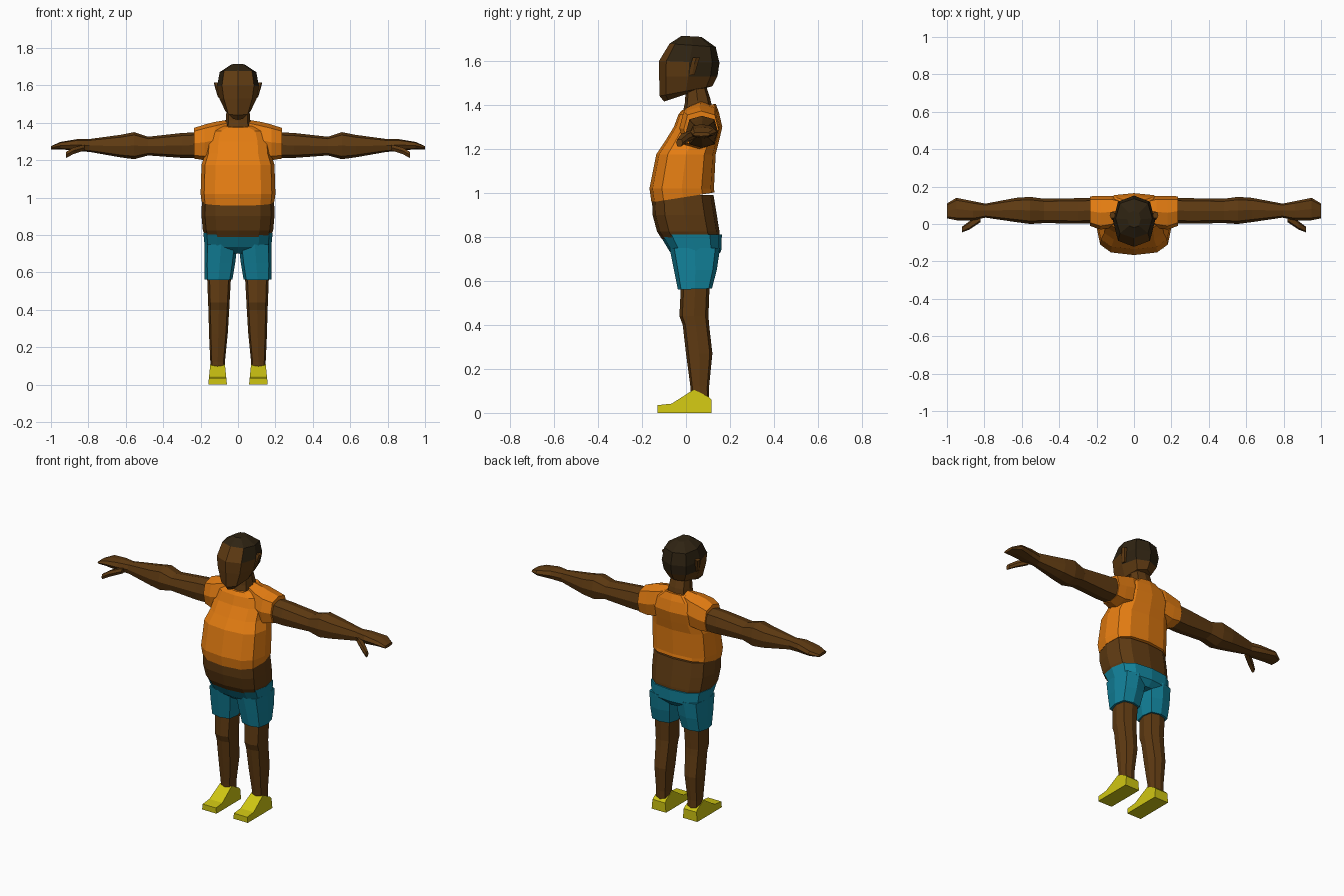
import bpy, bmesh, math


def material(name, rgb):
    m = bpy.data.materials.new(name)
    m.diffuse_color = (*rgb, 1)
    return m


skin = material("brown skin", (0.115, 0.043, 0.006))
hair = material("dark hair", (0.028, 0.017, 0.006))
orange = material("orange cloth", (0.78, 0.205, 0.006))
teal = material("teal cloth", (0.006, 0.22, 0.32))
yellow = material("yellow shoe", (0.62, 0.56, 0.006))


def finish(name, bm, mats, mirror, rule=None):
    bmesh.ops.recalc_face_normals(bm, faces=bm.faces)
    if rule:
        for f in bm.faces:
            f.material_index = rule(f.calc_center_median())
    me = bpy.data.meshes.new(name)
    bm.to_mesh(me)
    bm.free()
    for m in mats:
        me.materials.append(m)
    ob = bpy.data.objects.new(name, me)
    bpy.context.collection.objects.link(ob)
    if mirror:
        ob.modifiers.new("mirror", 'MIRROR').use_mirror_merge = False
    return ob


def loft(name, rings, mats, n=8, p=0.7, axis='z', mirror=False, rule=None):
    """Rings: (position, u0, u1, v0, v1, tilt); u,v = x,y along z or y,z along x."""
    bm = bmesh.new()
    loops = []
    for r in rings:
        a, u0, u1, v0, v1 = r[:5]
        tilt = r[5] if len(r) > 5 else 0
        loop = []
        for i in range(n):
            t = 2 * math.pi * i / n
            c, s = [math.copysign(abs(k) ** p, k) if abs(k) > 1e-6 else 0
                    for k in (math.cos(t), math.sin(t))]
            u = (u0 + u1) / 2 + c * (u1 - u0) / 2
            v = (v0 + v1) / 2 + s * (v1 - v0) / 2
            w = a + tilt * (s + 1) / 2
            loop.append(bm.verts.new((u, v, w) if axis == 'z' else (w, u, v)))
        loops.append(loop)
    for A, B in zip(loops, loops[1:]):
        for i in range(n):
            j = (i + 1) % n
            bm.faces.new((A[i], A[j], B[j], B[i]))
    bm.faces.new(loops[0])
    bm.faces.new(loops[-1])
    return finish(name, bm, mats, mirror, rule)


def centred(rows):
    return [(r[0], -r[1], r[1], *r[2:]) for r in rows]


# Head with hair cap
def is_hair(c):
    return int(c.z > 1.675 or (c.z > 1.59 and c.y > -0.06)
               or (c.z > 1.535 and c.y > 0.04))


loft("head", centred([
    (1.415, .035, -.10, .05, .05), (1.44, .068, -.12, .12, .045),
    (1.53, .10, -.122, .143), (1.60, .112, -.122, .152, -.01),
    (1.678, .098, -.075, .135, -.015), (1.714, .035, -.02, .07, -.005)]),
    [skin, hair], p=0.78, rule=is_hair)
loft("ear", [(1.535, .09, .107, .015, .04), (1.585, .095, .122, .02, .055),
             (1.615, .10, .13, .03, .065)], [skin], n=6, mirror=True)
loft("neck", centred([(1.34, .07, -.02, .125, .02), (1.41, .065, -.005, .11, .02),
                      (1.49, .06, .0, .09)]), [skin])

# Shirt and bare belly
loft("shirt", centred([
    (.957, .195, -.157, .13, .045), (1.02, .20, -.166, .127),
    (1.175, .195, -.135, .135), (1.235, .175, -.095, .15),
    (1.30, .17, -.055, .165), (1.355, .15, -.035, .15, .01),
    (1.375, .085, -.02, .135, .03)]), [orange], n=12)
loft("belly", centred([
    (.79, .175, -.11, .155), (.825, .188, -.132, .152),
    (.90, .195, -.152, .14), (.99, .193, -.155, .125)]), [skin], n=12)
loft("sleeve", [
    (.06, .01, .13, 1.25, 1.415), (.12, -.02, .15, 1.21, 1.405),
    (.18, -.03, .15, 1.2, 1.39), (.235, -.01, .148, 1.208, 1.372)],
    [orange], axis='x', mirror=True)

# Arms, hands and thumbs
loft("arm", [
    (.20, .005, .14, 1.212, 1.35), (.30, .002, .138, 1.212, 1.345),
    (.48, .005, .135, 1.225, 1.325), (.555, .0, .145, 1.205, 1.35),
    (.63, .01, .14, 1.215, 1.335), (.80, .035, .108, 1.245, 1.312)],
    [skin], axis='x', mirror=True)
loft("hand", [
    (.79, .035, .108, 1.243, 1.312), (.86, .02, .122, 1.25, 1.312),
    (.95, .02, .14, 1.258, 1.297), (1.0, .03, .11, 1.257, 1.275)],
    [skin], axis='x', mirror=True)
loft("thumb", [
    (.82, .01, .06, 1.25, 1.285), (.88, -.03, .015, 1.23, 1.27),
    (.92, -.045, -.015, 1.21, 1.245)], [skin], n=6, axis='x', mirror=True)

# Shorts
loft("shorts_waist", centred([
    (.70, .09, -.03, .13), (.735, .178, -.075, .16),
    (.81, .185, -.12, .163)]), [teal], n=12)
loft("shorts_leg", [
    (.56, .03, .178, -.037, .118, .005), (.65, .015, .18, -.055, .14),
    (.75, .003, .178, -.075, .155)], [teal], p=0.6, mirror=True)

# Legs
loft("leg", [
    (.05, .07, .148, .025, .105), (.12, .07, .148, .02, .105),
    (.27, .055, .155, .0, .12), (.40, .047, .158, -.015, .105),
    (.44, .045, .16, -.03, .102), (.60, .036, .166, -.022, .108)],
    [skin], p=0.65, mirror=True)

# Shoes: side profile, narrower towards the top
profile = [(-.13, 0), (.115, 0), (.115, .06), (.10, .075), (.035, .106),
           (-.065, .042), (-.13, .035)]
bm = bmesh.new()
sides = [[bm.verts.new((.109 + s * (.05 - .1 * z), y, z)) for y, z in profile]
         for s in (-1, 1)]
for side in sides:
    bm.faces.new(side)
for i in range(len(profile)):
    j = (i + 1) % len(profile)
    bm.faces.new((sides[0][i], sides[0][j], sides[1][j], sides[1][i]))
finish("shoe", bm, [yellow], True)
